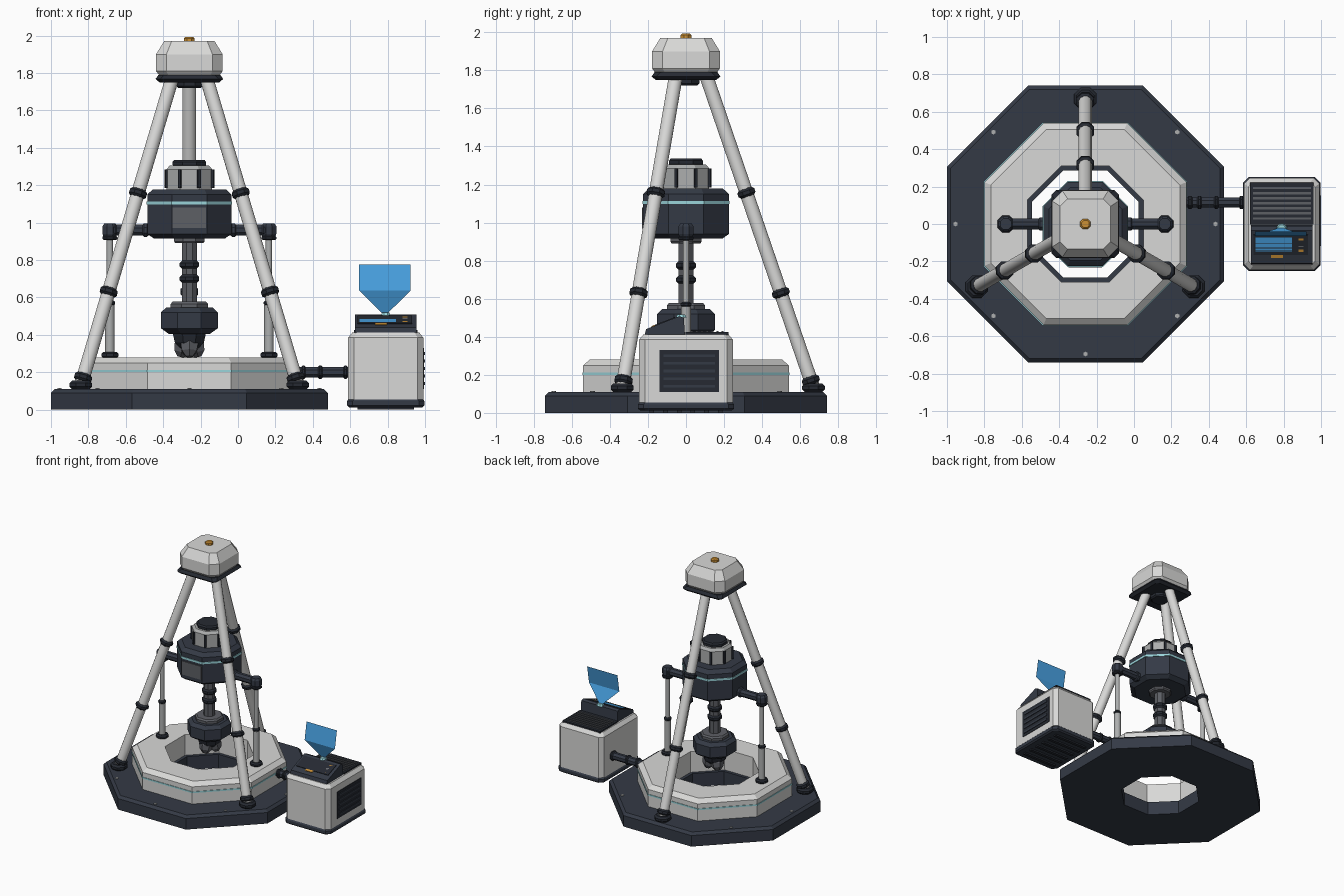
import bpy, bmesh, math
from mathutils import Vector, Matrix

if "Cube" in bpy.data.objects:
    bpy.data.objects.remove(bpy.data.objects["Cube"])


def material(name, *rgb):
    m = bpy.data.materials.new(name)
    m.use_nodes = True
    m.diffuse_color = (*rgb, 1)
    m.node_tree.nodes["Principled BSDF"].inputs["Base Color"].default_value = (*rgb, 1)
    return m


WHITE = material("off white paint", .69, .69, .68)
DARK = material("slate blue metal", .034, .042, .06)
BLACK = material("charcoal trim", .019, .023, .032)
STEEL = material("grey steel", .11, .115, .13)
LIGHT = material("light grey metal", .42, .43, .43)
TEAL = material("teal stripe", .32, .66, .7)
BLUE = material("screen blue", .065, .36, .76)
ORANGE = material("amber", .6, .28, .035)
Z = Vector((0, 0, 1))
CX = -.26          # rig axis


def finish(name, bm, mat, smooth=False):
    bmesh.ops.recalc_face_normals(bm, faces=bm.faces)
    mesh = bpy.data.meshes.new(name)
    bm.to_mesh(mesh)
    bm.free()
    mesh.materials.append(mat)
    ob = bpy.data.objects.new(name, mesh)
    bpy.context.collection.objects.link(ob)
    if smooth:
        bpy.ops.object.select_all(action='DESELECT')
        ob.select_set(True)
        bpy.context.view_layer.objects.active = ob
        bpy.ops.object.shade_smooth_by_angle(angle=math.radians(35))
    return ob


def skin(bm, rings, closed=False):
    """Bridge equal rings of points; cap the ends or join last to first."""
    vs = [[bm.verts.new(p) for p in ring] for ring in rings]
    n = len(vs[0])
    pairs = list(zip(vs, vs[1:])) + ([(vs[-1], vs[0])] if closed else [])
    for a, b in pairs:
        for i in range(n):
            j = (i + 1) % n
            bm.faces.new((a[i], a[j], b[j], b[i]))
    if not closed:
        bm.faces.new(vs[0])
        bm.faces.new(vs[-1])


def lathe(name, profile, mat, n=8, at=(CX, 0, 0), axis=Z, closed=False, smooth=False):
    """Turn (flat radius, height) pairs into an n-sided solid along axis."""
    bm = bmesh.new()
    k = 1 / math.cos(math.pi / n)
    angles = [(i + .5) * math.tau / n for i in range(n)]
    skin(bm, [[(r * k * math.cos(a), r * k * math.sin(a), z) for a in angles]
              for r, z in profile], closed)
    turn = Z.rotation_difference(Vector(axis)).to_matrix().to_4x4()
    bm.transform(Matrix.Translation(at) @ turn)
    return finish(name, bm, mat, smooth)


def tube(name, p, q, r, mat, n=12, smooth=True):
    p, q = Vector(p), Vector(q)
    return lathe(name, [(r, 0), (r, (q - p).length)], mat, n, p, q - p, smooth=smooth)


def collar(name, center, axis, r, h, mat=DARK, n=8):
    """Chamfered band around a rod."""
    c = h * .3
    return lathe(name, [(r - c, -h / 2), (r, c - h / 2), (r, h / 2 - c), (r - c, h / 2)],
                 mat, n, center, axis)


def block(name, x, y, levels, mat):
    """Stack of corner-cut rectangles given as (half x, half y, cut, z)."""
    bm = bmesh.new()
    rings = []
    for a, b, c, z in levels:
        rings.append([(x + u, y + v, z) for u, v in (
            (a, b - c), (a - c, b), (c - a, b), (-a, b - c),
            (-a, c - b), (c - a, -b), (a - c, -b), (a, c - b))])
    skin(bm, rings)
    return finish(name, bm, mat)


def box(name, center, size, mat, rot=None):
    bm = bmesh.new()
    bmesh.ops.create_cube(bm, size=1)
    bm.transform(Matrix.Translation(center) @ (rot or Matrix()) @ Matrix.Diagonal((*size, 1)))
    return finish(name, bm, mat)


def polar(r, deg, z):
    a = math.radians(deg)
    return Vector((CX + r * math.cos(a), r * math.sin(a), z))


# Octagonal base with bolts, raised ring and its stripe
lathe("base_plate", [(.285, 0), (.74, 0), (.74, .09), (.72, .11), (.285, .11)], DARK, closed=True)
lathe("raised_ring", [(.31, .1), (.54, .1), (.54, .25), (.505, .28), (.31, .28)], WHITE, closed=True)
lathe("ring_stripe", [(.535, .2), (.544, .2), (.544, .212), (.535, .212)], TEAL, closed=True)
for i in range(8):
    lathe("base_bolt", [(.011, .1), (.011, .115)], LIGHT, 6, polar(.695, i * 45, 0))

# Tripod legs with feet and collars
for deg in (90, 210, 330):
    foot, top = polar(.67, deg, .13), polar(.11, deg, 1.76)
    collar("leg_foot", polar(.67, deg, .132), Z, .06, .046, BLACK)
    tube("leg", foot, top, .036, WHITE)
    for t in (0.025, .307, .63):
        collar("leg_collar", foot.lerp(top, t), top - foot, .047, .048, BLACK)

# Head on top of the tripod
lathe("head_socket", [(.06, 1.72), (.07, 1.73), (.07, 1.76)], BLACK)
block("head_plate", CX, 0, [(.16, .16, .02, 1.75), (.181, .181, .025, 1.768), (.165, .165, .03, 1.79)], BLACK)
block("head_cover", CX, 0, [(.163, .163, .05, 1.79), (.178, .178, .055, 1.81),
                            (.178, .178, .055, 1.9), (.135, .135, .04, 1.97)], WHITE)
lathe("beacon", [(.028, 1.965), (.028, 1.985), (.02, 1.993)], ORANGE)

# Motor drum with stripe, front panel, finned neck and cap
lathe("motor_drum", [(.19, .915), (.225, .94), (.225, 1.15), (.195, 1.178)], DARK)
lathe("drum_stripe", [(.22, 1.098), (.229, 1.098), (.229, 1.114), (.22, 1.114)], TEAL, closed=True)
box("drum_panel", (CX, -.228, 1.025), (.18, .009, .11), STEEL)
lathe("motor_neck", [(.122, 1.17), (.122, 1.285), (.105, 1.305)], LIGHT)
for i in range(8):
    deg = i * 45 + 22.5
    box("neck_fin", polar(.127, deg, 1.235), (.03, .016, .1), BLACK,
        Matrix.Rotation(math.radians(deg), 4, 'Z'))
lathe("motor_cap", [(.085, 1.3), (.09, 1.31), (.09, 1.325), (.08, 1.336)], BLACK)
lathe("drum_collar", [(.075, .89), (.082, .9), (.082, .92)], STEEL)

# Drill string, chuck and three-cone bit
tube("drill_shaft", (CX, 0, .57), (CX, 0, .9), .04, STEEL, 8, False)
for z in (.7, .775):
    collar("shaft_collar", (CX, 0, z), Z, .052, .046, BLACK)
lathe("chuck_cap", [(.1, .54), (.1, .565), (.09, .577)], STEEL)
lathe("chuck", [(.11, .405), (.152, .435), (.152, .52), (.125, .545)], DARK)
lathe("bit_body", [(.05, .33), (.078, .36), (.09, .415)], BLACK)
for deg in (30, 150, 270):
    lean = polar(.025, deg, -.1) - Vector((CX, 0, 0))
    lathe("bit_cone", [(.03, -.05), (.046, -.015), (.04, .02), (.018, .05)], STEEL, 6,
          polar(.042, deg, .332), lean)

# Side arms and telescopic feed struts
for side in (-1, 1):
    x = CX + side * .425
    tube("side_arm", (CX + side * .2, 0, .96), (CX + side * .4, 0, .96), .029, DARK, 8, False)
    collar("arm_root", (CX + side * .235, 0, .96), (1, 0, 0), .036, .04)
    collar("arm_joint", (x - side * .018, 0, .96), (1, 0, 0), .035, .06)
    lathe("arm_knuckle", [(.034, .925), (.04, .94), (.04, .98), (.03, .995)], DARK, at=(x, 0, 0))
    collar("strut_cap", (x, 0, .918), Z, .04, .024, BLACK)
    tube("strut_rod", (x, 0, .55), (x, 0, .92), .017, LIGHT)
    collar("strut_seal", (x, 0, .57), Z, .028, .025, BLACK)
    tube("strut_sleeve", (x, 0, .29), (x, 0, .56), .025, LIGHT)
    collar("strut_base", (x, 0, .292), Z, .045, .034, BLACK)

# Pipe to the control cabinet
PY = .115
tube("pipe", (.27, PY, .2), (.6, PY, .2), .028, DARK, 8, False)
for px in (.3, .35, .44, .575):
    collar("pipe_flange", (px, PY, .2), (1, 0, 0), .036, .024, BLACK)

# Control cabinet: skid, body, side vent and top grille
BX = .79
block("cabinet_skid", BX, 0, [(.195, .24, .03, .012), (.207, .252, .03, .022),
                              (.207, .252, .03, .045), (.198, .243, .03, .058)], DARK)
block("cabinet_body", BX, 0, [(.201, .246, .03, .055), (.201, .246, .03, .385),
                              (.178, .223, .025, .413)], WHITE)
for i in range(6):
    box("skid_runner", (BX, -.18 + i * .072, .008), (.3, .025, .016), BLACK)
box("side_vent", (.99, .018, .22), (.009, .312, .22), BLACK)
for i in range(5):
    box("vent_slat", (.994, .018, .14 + i * .04), (.012, .27, .014), DARK)
box("top_grille", (BX, .11, .417), (.34, .225, .016), BLACK)
for i in range(7):
    box("grille_slat", (BX, .03 + i * .027, .426), (.31, .012, .008), STEEL)

# Sloped console with display and buttons
bm = bmesh.new()
skin(bm, [[(BX + s * .165, y, z) for y, z in
           ((-.218, .405), (-.21, .44), (-.035, .508), (-.012, .5), (-.005, .405))]
          for s in (-1, 1)])
finish("console", bm, DARK)
slope = math.atan2(.068, .175)
TILT = Matrix.Rotation(slope, 4, 'X')


def on_console(name, x, y, w, d, mat):
    z = .44 + (y + .21) * math.tan(slope)
    box(name, (x, y, z), (w, d, .009), mat, TILT)


on_console("display_bezel", BX - .005, -.11, .29, .115, BLACK)
on_console("display", .748, -.108, .195, .08, BLUE)
for i, mat in enumerate((ORANGE, LIGHT, ORANGE)):
    on_console("console_key", .892, -.08 - i * .03, .026, .016, mat)
on_console("start_button", .765, -.172, .065, .018, ORANGE)

# Projected screen: emitter, beam leaning forward and panel leaning back
lathe("emitter", [(.028, .5), (.02, .518)], TEAL, at=(BX, -.025, 0))
bm = bmesh.new()
row = [[bm.verts.new((.785 + s * w, y, z)) for s in (-1, 1)]
       for w, y, z in ((.012, -.02, .512), (.137, -.065, .636), (.137, -.04, .777))]
for a, b in zip(row, row[1:]):
    bm.faces.new((a[0], a[1], b[1], b[0]))
finish("projected_screen", bm, BLUE)
